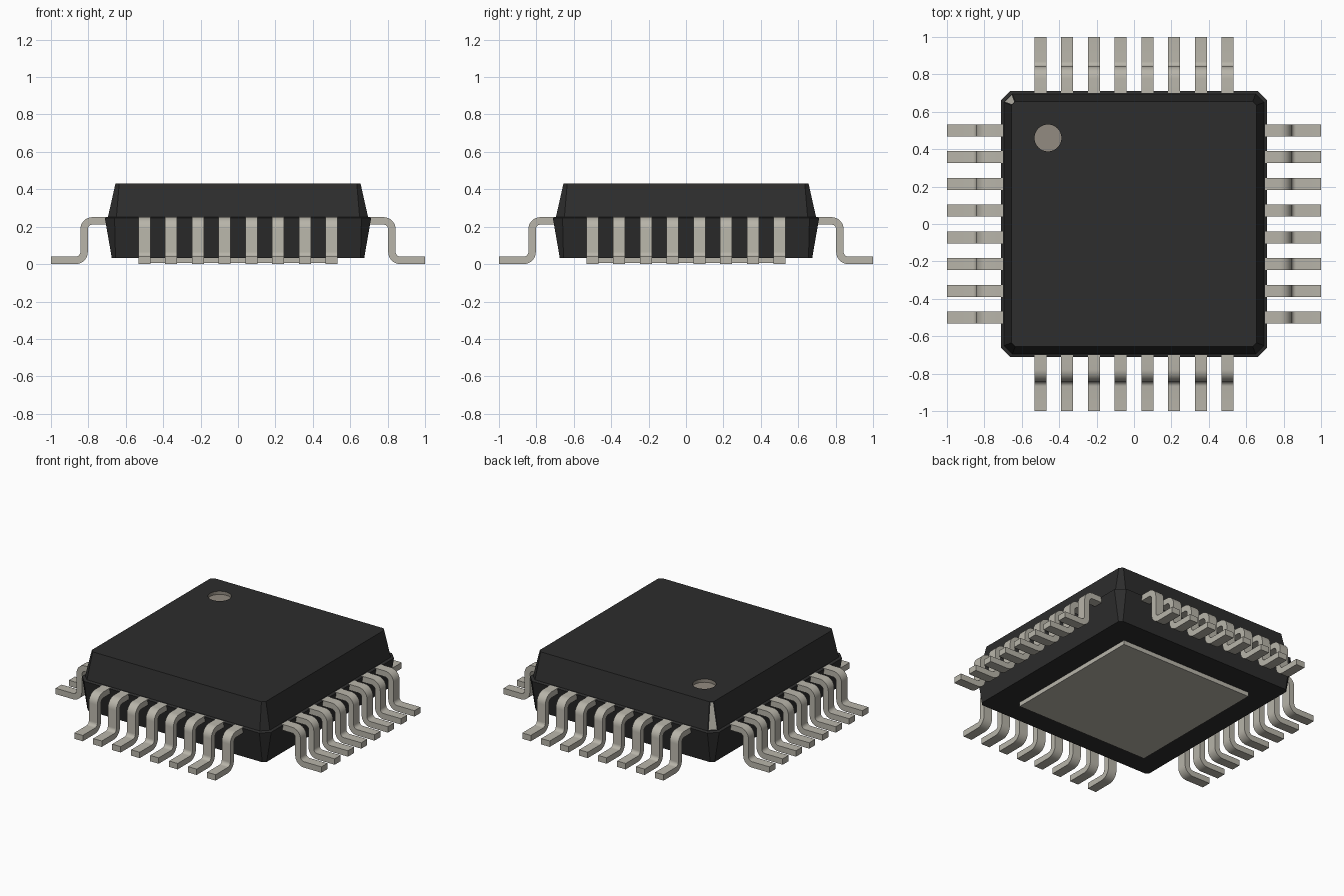
import bpy, bmesh, math
from mathutils import Vector, Matrix

cube = bpy.data.objects.get("Cube")
if cube:
    bpy.data.objects.remove(cube, do_unlink=True)


def material(name, rgb):
    m = bpy.data.materials.new(name)
    m.use_nodes = True
    m.diffuse_color = (*rgb, 1)
    bsdf = m.node_tree.nodes["Principled BSDF"]
    bsdf.inputs["Base Color"].default_value = (*rgb, 1)
    bsdf.inputs["Roughness"].default_value = 0.6
    return m


BLACK = material("black plastic", (0.026, 0.026, 0.026))
METAL = material("tinned metal", (0.48, 0.46, 0.40))
MARK = material("marker grey", (0.29, 0.26, 0.22))


def new_object(name, mesh):
    ob = bpy.data.objects.new(name, mesh)
    bpy.context.collection.objects.link(ob)
    return ob


def finish(bm, name, mats):
    bmesh.ops.recalc_face_normals(bm, faces=bm.faces)
    mesh = bpy.data.meshes.new(name)
    bm.to_mesh(mesh)
    bm.free()
    for m in mats:
        mesh.materials.append(m)
    return mesh


def octagon(half, cut):
    """Square outline with cut corners."""
    a, b = half, half - cut
    return [(a, -b), (a, b), (b, a), (-b, a), (-a, b), (-a, -b), (-b, -a), (b, -a)]


# Package body: stacked cut-corner sections (z, half width, corner cut)
SECTIONS = [(0.034, 0.675, 0.02), (0.247, 0.712, 0.052),
            (0.253, 0.695, 0.045), (0.432, 0.655, 0.02)]
bm = bmesh.new()
rings = [[bm.verts.new((x, y, z)) for x, y in octagon(h, c)] for z, h, c in SECTIONS]
for lo, hi in zip(rings, rings[1:]):
    for i in range(8):
        j = (i + 1) % 8
        bm.faces.new((lo[i], lo[j], hi[j], hi[i]))
bm.faces.new(rings[0][::-1])
bm.faces.new(rings[-1])
bmesh.ops.recalc_face_normals(bm, faces=bm.faces)

# Bare metal strip on the upper cut corner next to the marker
bm.faces.ensure_lookup_table()
corner = []
for f in bm.faces:
    c = f.calc_center_median()
    if c.x < -0.6 and c.y > 0.6 and c.z > 0.26:
        corner.append(f)
bmesh.ops.inset_individual(bm, faces=corner, thickness=0.009)
for f in corner:
    f.material_index = 1
body = new_object("package_body", finish(bm, "package_body", [BLACK, METAL, MARK]))

# Round index recess cut into the top
DOT = Vector((-0.46, 0.46))
bm = bmesh.new()
bmesh.ops.create_cone(bm, cap_ends=True, segments=40, radius1=0.072, radius2=0.072,
                      depth=0.1, matrix=Matrix.Translation((DOT.x, DOT.y, 0.46)))
cutter = new_object("recess_cutter", finish(bm, "recess_cutter", []))
cutter.hide_render = True
cut = body.modifiers.new("index recess", 'BOOLEAN')
cut.operation = 'DIFFERENCE'
cut.solver = 'EXACT'
cut.object = cutter
bpy.context.view_layer.objects.active = body
bpy.ops.object.modifier_apply(modifier=cut.name)
bpy.data.objects.remove(cutter, do_unlink=True)
for p in body.data.polygons:
    p.use_smooth = False
    if (p.center.xy - DOT).length < 0.08 and p.center.z < 0.431:
        p.material_index = 2

# Thermal pad under the body
bm = bmesh.new()
bmesh.ops.create_cube(bm, size=1, matrix=Matrix.Translation((0, 0, 0.022))
                      @ Matrix.Diagonal((1.0, 1.0, 0.034, 1)))
new_object("thermal_pad", finish(bm, "thermal_pad", [METAL]))

# Gull-wing pin: centre line as (distance, height, direction angle)
T, W, R = 0.02, 0.032, 0.045          # half thickness, half width, bend radius
TOP, FOOT, DROP = 0.233, 0.022, 0.823
path = [(0.66, TOP, 0)]
for k in range(9):
    a = math.pi / 2 * k / 8
    path.append((DROP - R + R * math.sin(a), TOP - R + R * math.cos(a), -a))
for k in range(9):
    a = math.pi / 2 * (1 - k / 8)
    path.append((DROP + R - R * math.sin(a), FOOT + R - R * math.cos(a), -a))
path.append((1.0, FOOT, 0))

bm = bmesh.new()
loops = []
for d, z, a in path:
    nx, nz = -math.sin(a) * T, math.cos(a) * T
    loops.append([bm.verts.new((d + s * nx, w, z + s * nz))
                  for s, w in ((1, -W), (1, W), (-1, W), (-1, -W))])
for p, q in zip(loops, loops[1:]):
    for i in range(4):
        j = (i + 1) % 4
        bm.faces.new((p[i], p[j], q[j], q[i]))
bm.faces.new(loops[0])
bm.faces.new(loops[-1])
# Sink the foot exactly onto the ground
bmesh.ops.translate(bm, verts=bm.verts, vec=(0, 0, T - FOOT))
pin_mesh = finish(bm, "pin", [METAL])

# Eight pins on each of the four sides
first = None
for side, turn in (("left", 0), ("back", 1), ("right", 2), ("front", 3)):
    for n in range(8):
        pin = new_object(f"pin_{side}_{n + 1}", pin_mesh)
        pin.matrix_world = (Matrix.Rotation(turn * math.pi / 2, 4, 'Z')
                            @ Matrix.Translation((0, (n - 3.5) / 7, 0)))
        first = first or pin

# Smooth the pin bends while keeping the sharp edges
for ob in bpy.context.selected_objects:
    ob.select_set(False)
for p in pin_mesh.polygons:
    p.use_smooth = True
pin_mesh.set_sharp_from_angle(angle=math.radians(30))
